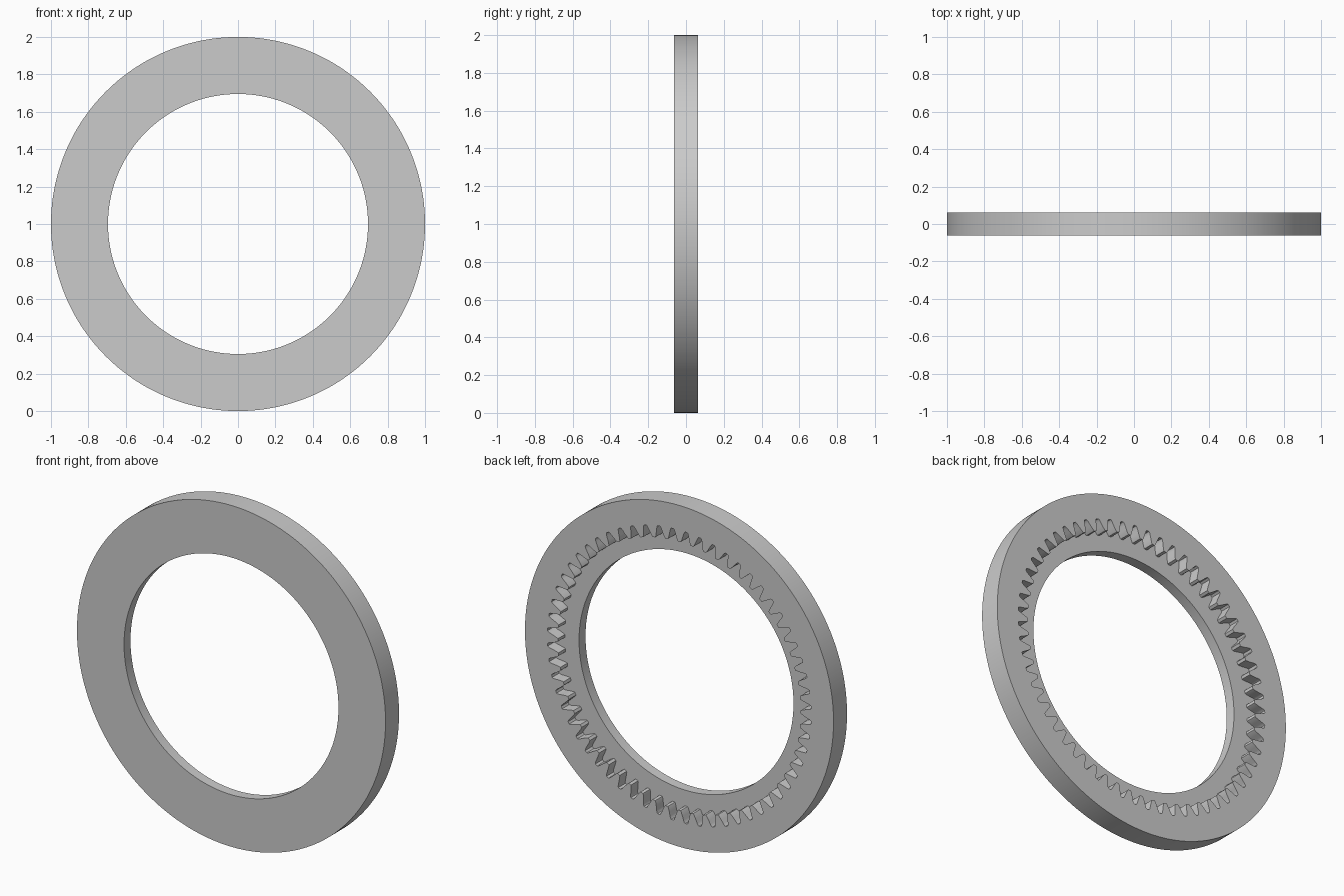
import bpy
import bmesh
from math import sin, cos, pi, radians

if "Cube" in bpy.data.objects:
    bpy.data.objects.remove(bpy.data.objects["Cube"], do_unlink=True)

TEETH = 60
OUTER, HOLE = 1.0, 0.695
ROOT, TIP = 0.855, 0.787
FRONT, FLOOR, BACK = -0.0625, -0.0025, 0.0625

# One internal tooth: (fraction of the pitch from the tooth centre, radius)
flank = [(0.10, TIP), (0.15, TIP + 0.006), (0.25, 0.817),
         (0.32, 0.838), (0.37, 0.85), (0.42, ROOT)]
tooth = [(-f, r) for f, r in reversed(flank)] + flank

# Every column carries its angle and tooth radius
columns = []
for i in range(TEETH):
    for f, r in tooth:
        columns.append((2 * pi * (i + f) / TEETH, r))

# Closed cross-section: rim, toothed recess, floor ledge and bore
bm = bmesh.new()
loops = []
for angle, tooth_r in columns:
    section = [(OUTER, FRONT), (OUTER, BACK), (tooth_r, BACK),
               (tooth_r, FLOOR), (HOLE, FLOOR), (HOLE, FRONT)]
    loops.append([bm.verts.new((r * sin(angle), y, 1 + r * cos(angle)))
                  for r, y in section])

for i, a in enumerate(loops):
    b = loops[(i + 1) % len(loops)]
    for j in range(len(a)):
        k = (j + 1) % len(a)
        bm.faces.new((a[j], a[k], b[k], b[j]))
bmesh.ops.recalc_face_normals(bm, faces=bm.faces[:])

mesh = bpy.data.meshes.new("ring_gear")
bm.to_mesh(mesh)
bm.free()
gear = bpy.data.objects.new("ring_gear", mesh)
bpy.context.collection.objects.link(gear)

# Plain grey
grey = bpy.data.materials.new("grey")
grey.use_nodes = True
colour = (0.6, 0.6, 0.6, 1)
grey.diffuse_color = colour
grey.node_tree.nodes["Principled BSDF"].inputs["Base Color"].default_value = colour
mesh.materials.append(grey)

# Smooth rim and bore, crisp edges
bpy.ops.object.select_all(action="DESELECT")
gear.select_set(True)
bpy.context.view_layer.objects.active = gear
bpy.ops.object.shade_smooth_by_angle(angle=radians(30))
